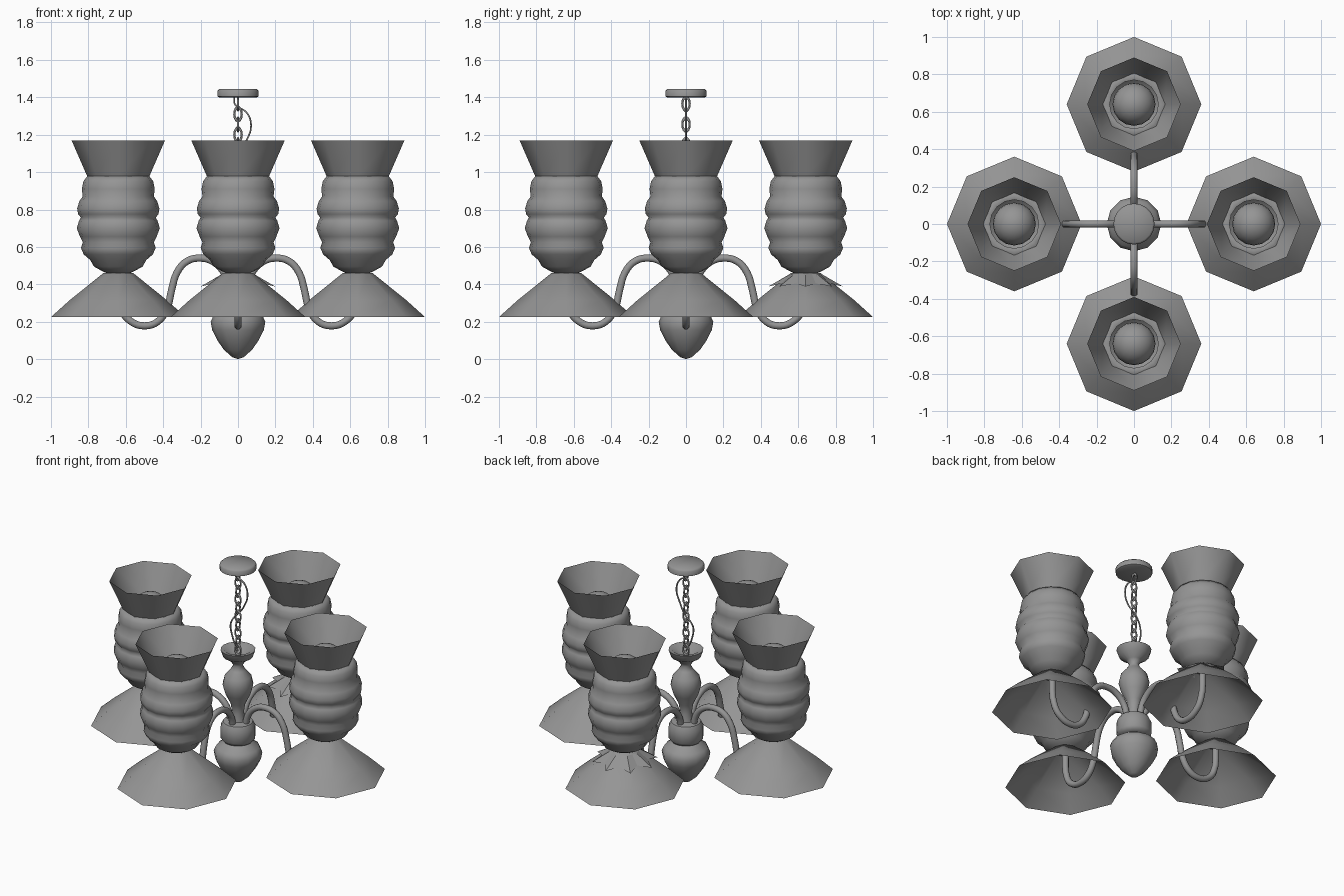
import bpy, bmesh, math
from math import cos, sin, pi
from mathutils import Vector

cube = bpy.data.objects.get("Cube")
if cube:
    bpy.data.objects.remove(cube, do_unlink=True)

# Single grey metal colour
GREY = (0.30, 0.30, 0.30, 1)
metal = bpy.data.materials.new("grey metal")
metal.use_nodes = True
metal.diffuse_color = GREY
metal.node_tree.nodes["Principled BSDF"].inputs["Base Color"].default_value = GREY


def add_object(name, data, location=(0, 0, 0)):
    obj = bpy.data.objects.new(name, data)
    obj.location = location
    data.materials.append(metal)
    bpy.context.scene.collection.objects.link(obj)
    return obj


def lathe(name, profile, sides, location=(0, 0, 0), sharp=None):
    """Revolve (radius, height) points around z, listed bottom to top."""
    bm = bmesh.new()
    rings = []
    for r, z in profile:
        if r == 0:
            rings.append([bm.verts.new((0, 0, z))] * sides)
        else:
            rings.append([bm.verts.new((r * cos(2 * pi * i / sides),
                                        r * sin(2 * pi * i / sides), z))
                          for i in range(sides)])
    for low, high in zip(rings, rings[1:]):
        for i in range(sides):
            j = (i + 1) % sides
            corners = dict.fromkeys((low[i], low[j], high[j], high[i]))
            bm.faces.new(list(corners))
    mesh = bpy.data.meshes.new(name)
    bm.to_mesh(mesh)
    bm.free()
    mesh.shade_smooth()
    if sharp:
        mesh.set_sharp_from_angle(angle=math.radians(sharp))
    return add_object(name, mesh, location)


def tube(name, points, radius, resolution=3):
    """Round tube through a smooth path."""
    curve = bpy.data.curves.new(name, 'CURVE')
    curve.dimensions = '3D'
    curve.bevel_depth = radius
    curve.bevel_resolution = resolution
    curve.resolution_u = 4
    curve.use_fill_caps = True
    spline = curve.splines.new('BEZIER')
    spline.bezier_points.add(len(points) - 1)
    for bp, co in zip(spline.bezier_points, points):
        bp.co = co
        bp.handle_left_type = bp.handle_right_type = 'AUTO'
    return add_object(name, curve)


# Central column: finial, arm collar, vase and chain cup
lathe("finial", [(0, 0), (.03, .01), (.075, .05), (.11, .1), (.138, .155), (.146, .2),
                 (.13, .235), (.08, .265), (.06, .28)], 12)
lathe("arm_collar", [(.06, .27), (.09, .275), (.105, .295), (.105, .37),
                     (.09, .4), (.045, .41), (0, .41)], 16, sharp=50)
lathe("vase", [(.05, .4), (.035, .46), (.045, .52), (.075, .58), (.093, .645),
               (.08, .7), (.045, .74), (.028, .77), (.045, .8), (.09, .83),
               (.105, .875), (.085, .875), (.04, .84), (0, .835)], 16, sharp=60)

# Ceiling canopy
lathe("ceiling_canopy", [(0, 1.4), (.1, 1.4), (.11, 1.405), (.11, 1.435),
                         (.1, 1.445), (0, 1.445)], 20, sharp=60)

# Hanging chain of alternating links
LINKS = 10
for i in range(LINKS):
    bpy.ops.mesh.primitive_torus_add(major_radius=.02, minor_radius=.0055,
                                     major_segments=14, minor_segments=6,
                                     location=(0, 0, .87 + .055 * i),
                                     rotation=(pi / 2, 0, (i % 2) * pi / 2))
    link = bpy.context.object
    link.name = "chain_link"
    link.scale = (1, 1.75, 1)
    link.data.materials.append(metal)
    link.data.shade_smooth()

# Loose cord beside the chain
tube("cord", [(-.02, 0, 1.4), (-.015, 0, 1.36), (.045, 0, 1.32), (.07, 0, 1.25),
              (.045, 0, 1.17), (0, .015, 1.11), (-.05, 0, 1.04), (-.045, 0, .96),
              (0, 0, .86)], .005, 1)

# Arm path and lamp profiles
ARM = [(.05, .37), (.08, .47), (.14, .525), (.2, .54), (.27, .525), (.325, .465),
       (.355, .37), (.38, .27), (.43, .2), (.5, .178), (.57, .2), (.62, .26), (.64, .45)]
SKIRT = [(.36, .225), (.26, .315), (.08, .46), (.04, .465)]
BODY = [(.04, .45), (.085, .47), (.13, .495), (.15, .53), (.185, .56), (.2, .595),
        (.19, .625), (.205, .655), (.222, .7), (.21, .74), (.2, .757), (.215, .775),
        (.22, .805), (.208, .845), (.19, .87), (.195, .91), (.187, .95),
        (.165, .98), (.13, .97)]
FUNNEL = [(.165, .975), (.25, 1.17)]
BULB = [(.04, .46), (.04, .84), (.07, .86)] + [
    (.115 * cos(a * pi / 12), .96 + .115 * sin(a * pi / 12)) for a in range(-3, 6)] + [(0, 1.075)]

# Four arms, each carrying a lamp
for k, side in enumerate(("left", "back", "right", "front")):
    out = Vector((round(cos(k * pi / 2)), round(sin(k * pi / 2)), 0))
    base = out * .64
    tube(side + "_arm", [out * r + Vector((0, 0, z)) for r, z in ARM], .02)
    lathe(side + "_lamp_skirt", SKIRT, 8, base)
    lathe(side + "_lamp_body", BODY, 16, base)
    lathe(side + "_lamp_funnel", FUNNEL, 8, base)
    lathe(side + "_lamp_bulb", BULB, 16, base)

# Pointed collar lying on the back skirt
collar = lathe("back_star_collar", [(.2, .388), (.085, .455)], 16, (0, .64, 0))
for v in collar.data.vertices:
    if v.co.z < .42 and v.index % 2:
        v.co = (v.co.x * .7, v.co.y * .7, .405)
collar.data.shade_flat()
